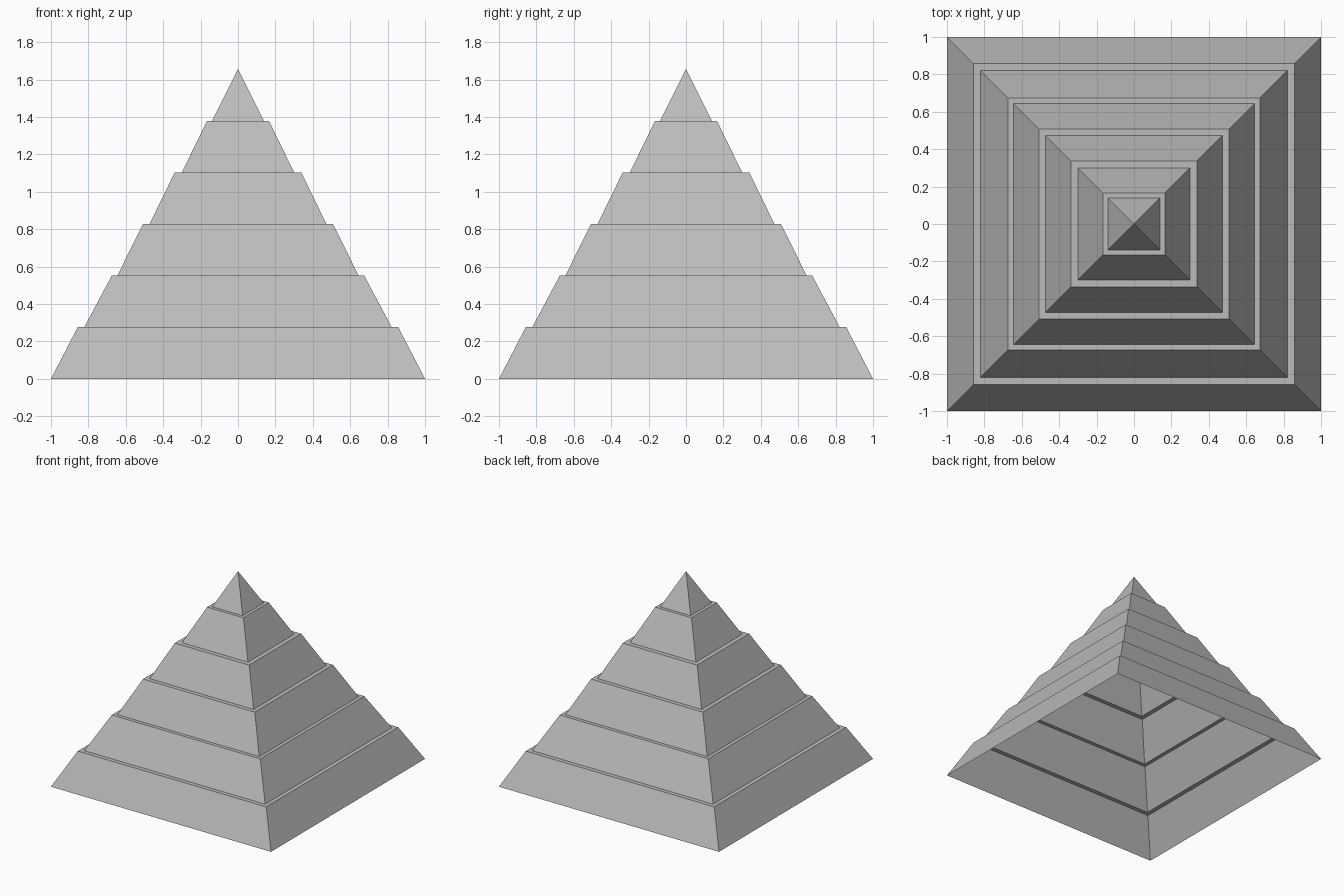
import bpy
import bmesh

cube = bpy.data.objects.get("Cube")
if cube:
    bpy.data.objects.remove(cube, do_unlink=True)

# Plain grey stone
stone = bpy.data.materials.new("grey_stone")
stone.use_nodes = True
colour = (0.5, 0.5, 0.5, 1)
stone.diffuse_color = colour
stone.node_tree.nodes["Principled BSDF"].inputs["Base Color"].default_value = colour

CORNERS = ((-1, -1), (1, -1), (1, 1), (-1, 1))
TIER_HEIGHT = 0.276
BOTTOMS = (1.0, 0.822, 0.645, 0.473, 0.3, 0.138)
TOPS = (0.857, 0.675, 0.508, 0.338, 0.165)


def square_ring(bm, half, z):
    return [bm.verts.new((x * half, y * half, z)) for x, y in CORNERS]


def bridge(bm, lower, upper):
    for i in range(4):
        j = (i + 1) % 4
        bm.faces.new((lower[i], lower[j], upper[j], upper[i]))


def finish(bm, name):
    mesh = bpy.data.meshes.new(name)
    bm.to_mesh(mesh)
    bm.free()
    mesh.materials.append(stone)
    bpy.context.collection.objects.link(bpy.data.objects.new(name, mesh))


# Hollow sloping tiers, each with a narrow ledge reaching in to the next
for n, top in enumerate(TOPS):
    z = n * TIER_HEIGHT
    bm = bmesh.new()
    base = square_ring(bm, BOTTOMS[n], z)
    rim = square_ring(bm, top, z + TIER_HEIGHT)
    ledge = square_ring(bm, BOTTOMS[n + 1], z + TIER_HEIGHT)
    bridge(bm, base, rim)
    bridge(bm, rim, ledge)
    finish(bm, f"tier_{n + 1}")

# Pointed capstone, open underneath
bm = bmesh.new()
base = square_ring(bm, BOTTOMS[-1], len(TOPS) * TIER_HEIGHT)
apex = bm.verts.new((0, 0, 6 * TIER_HEIGHT))
for i in range(4):
    bm.faces.new((base[i], base[(i + 1) % 4], apex))
finish(bm, "capstone")
